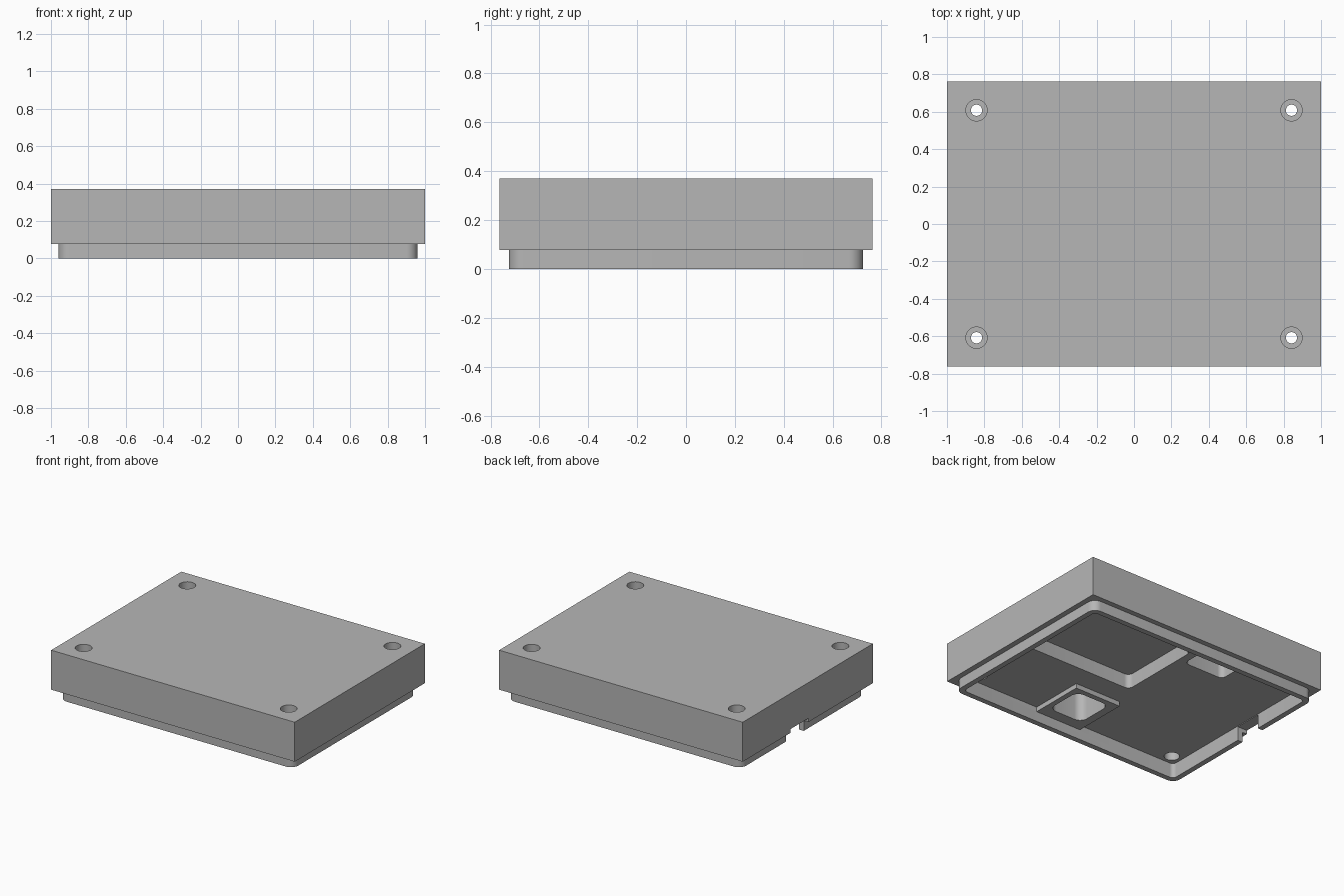
import bpy, bmesh, math

cube = bpy.data.objects.get("Cube")
if cube:
    bpy.data.objects.remove(cube, do_unlink=True)

grey = bpy.data.materials.new("plain_grey")
grey.use_nodes = True
grey.diffuse_color = (0.47, 0.47, 0.47, 1)
grey.node_tree.nodes["Principled BSDF"].inputs["Base Color"].default_value = (0.47, 0.47, 0.47, 1)


def prism(name, points, z0, z1):
    """Solid with the given outline between two heights."""
    bm = bmesh.new()
    base = bm.faces.new([bm.verts.new((x, y, z0)) for x, y in points])
    top = bmesh.ops.extrude_face_region(bm, geom=[base])["geom"]
    verts = [v for v in top if isinstance(v, bmesh.types.BMVert)]
    bmesh.ops.translate(bm, verts=verts, vec=(0, 0, z1 - z0))
    bmesh.ops.recalc_face_normals(bm, faces=bm.faces)
    mesh = bpy.data.meshes.new(name)
    bm.to_mesh(mesh)
    bm.free()
    mesh.materials.append(grey)
    obj = bpy.data.objects.new(name, mesh)
    bpy.context.collection.objects.link(obj)
    return obj


def block(name, x0, x1, y0, y1, z0, z1, r=0.0, steps=8):
    """Box with rounded vertical edges."""
    if not r:
        return prism(name, [(x0, y0), (x1, y0), (x1, y1), (x0, y1)], z0, z1)
    points = []
    corners = [(x1 - r, y1 - r), (x0 + r, y1 - r), (x0 + r, y0 + r), (x1 - r, y0 + r)]
    for i, (cx, cy) in enumerate(corners):
        for k in range(steps + 1):
            a = math.pi / 2 * (i + k / steps)
            points.append((cx + r * math.cos(a), cy + r * math.sin(a)))
    return prism(name, points, z0, z1)


def disc(name, x, y, r, z0, z1, sides=32):
    ring = [2 * math.pi * k / sides for k in range(sides)]
    return prism(name, [(x + r * math.cos(a), y + r * math.sin(a)) for a in ring], z0, z1)


def combine(target, tool, operation):
    mod = target.modifiers.new(operation.lower(), "BOOLEAN")
    mod.operation, mod.solver, mod.object = operation, "EXACT", tool
    bpy.context.view_layer.objects.active = target
    bpy.ops.object.modifier_apply(modifier=mod.name)
    bpy.data.objects.remove(tool, do_unlink=True)


# Main block with the stepped lip underneath
W, D, TOP, STEP, FLOOR = 1.0, 0.763, 0.37, 0.077, 0.11
body = block("case_lid", -W, W, -D, D, STEP, TOP)
combine(body, block("lip", -0.96, 0.96, -0.725, 0.725, 0, 0.2, 0.06), "UNION")

# Shallow cavity inside the lip
combine(body, block("cavity", -0.92, 0.92, -0.685, 0.685, -0.1, FLOOR, 0.03), "DIFFERENCE")

# Raised square frame against the front wall
combine(body, block("frame", -0.1, 0.28, -0.70, -0.27, 0.075, 0.2), "UNION")

# Component pockets
combine(body, block("large_pocket", -0.04, 0.83, -0.10, 0.545, 0, 0.215, 0.04), "DIFFERENCE")
combine(body, block("back_pocket", -0.43, -0.10, 0.41, 0.6, 0, 0.215, 0.04), "DIFFERENCE")
combine(body, block("square_pocket", -0.04, 0.24, -0.6, -0.31, 0, 0.33, 0.06), "DIFFERENCE")

# Cable notch through the lip
combine(body, block("notch", -1.1, -0.89, -0.01, 0.2, -0.1, 0.105), "DIFFERENCE")

# Screw holes, wider at both ends
for x in (-0.842, 0.842):
    for y in (-0.608, 0.608):
        for r, z0, z1 in ((0.03, 0, 0.5), (0.057, 0.27, 0.5), (0.052, 0, 0.19)):
            combine(body, disc("screw_hole", x, y, r, z0, z1), "DIFFERENCE")

bpy.ops.object.select_all(action="DESELECT")
body.select_set(True)
bpy.context.view_layer.objects.active = body
bpy.ops.object.shade_smooth_by_angle(angle=math.radians(30))
